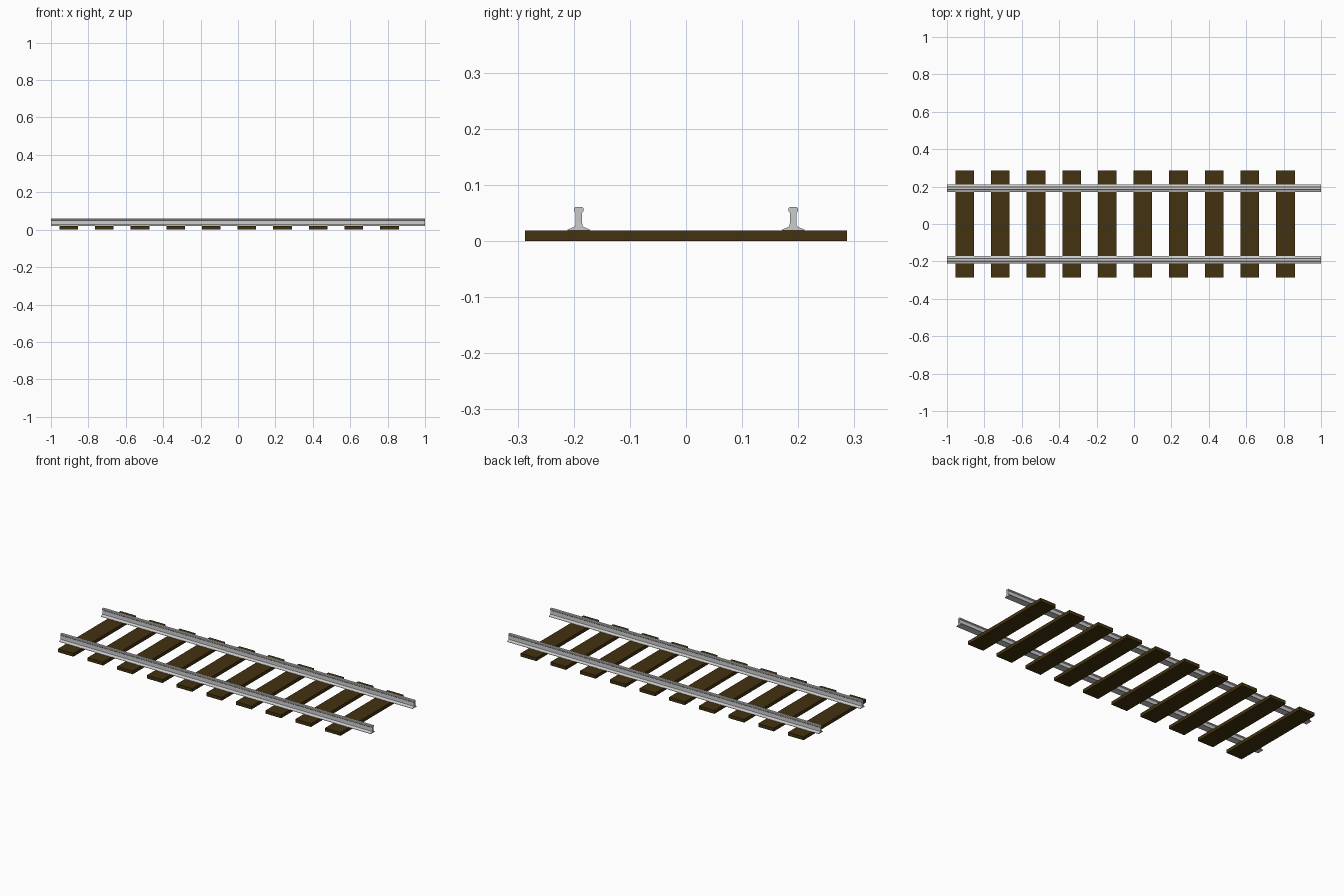
import bpy, bmesh

if "Cube" in bpy.data.objects:
    bpy.data.objects.remove(bpy.data.objects["Cube"])

wood = bpy.data.materials.new("dark_wood")
wood.diffuse_color = (0.055, 0.032, 0.005, 1)
wood.use_nodes = True
wood.node_tree.nodes["Principled BSDF"].inputs["Base Color"].default_value = wood.diffuse_color

SLEEPER_TOP = 0.019
RAIL_Y = 0.191


def add_object(name, bm, material=None):
    bmesh.ops.recalc_face_normals(bm, faces=bm.faces)
    mesh = bpy.data.meshes.new(name)
    bm.to_mesh(mesh)
    bm.free()
    if material:
        mesh.materials.append(material)
    obj = bpy.data.objects.new(name, mesh)
    bpy.context.collection.objects.link(obj)
    return obj


def sleeper(index, x):
    bm = bmesh.new()
    bmesh.ops.create_cube(bm, size=1)
    bmesh.ops.scale(bm, vec=(0.1, 0.574, SLEEPER_TOP), verts=bm.verts)
    obj = add_object(f"sleeper_{index}", bm, wood)
    obj.location = (x, 0, SLEEPER_TOP / 2)


def rail(name, y):
    # Half of the rail section (y, z): foot, web, head
    half = [(0.020, 0.0185), (0.020, 0.0205), (0.009, 0.0250), (0.0062, 0.0280),
            (0.0055, 0.0500), (0.0085, 0.0530), (0.0085, 0.0585), (0.0060, 0.0610)]
    section = half + [(-a, z) for a, z in reversed(half)]
    bm = bmesh.new()
    face = bm.faces.new([bm.verts.new((-1, a, z)) for a, z in section])
    ext = bmesh.ops.extrude_face_region(bm, geom=[face], use_keep_orig=True)
    ends = [v for v in ext["geom"] if isinstance(v, bmesh.types.BMVert)]
    bmesh.ops.translate(bm, vec=(2, 0, 0), verts=ends)
    obj = add_object(name, bm)
    obj.location.y = y


# Evenly spaced wooden sleepers
for i in range(10):
    sleeper(i + 1, -0.905 + i * 0.1905)

# Two steel rails
rail("front_rail", -RAIL_Y)
rail("back_rail", RAIL_Y)
